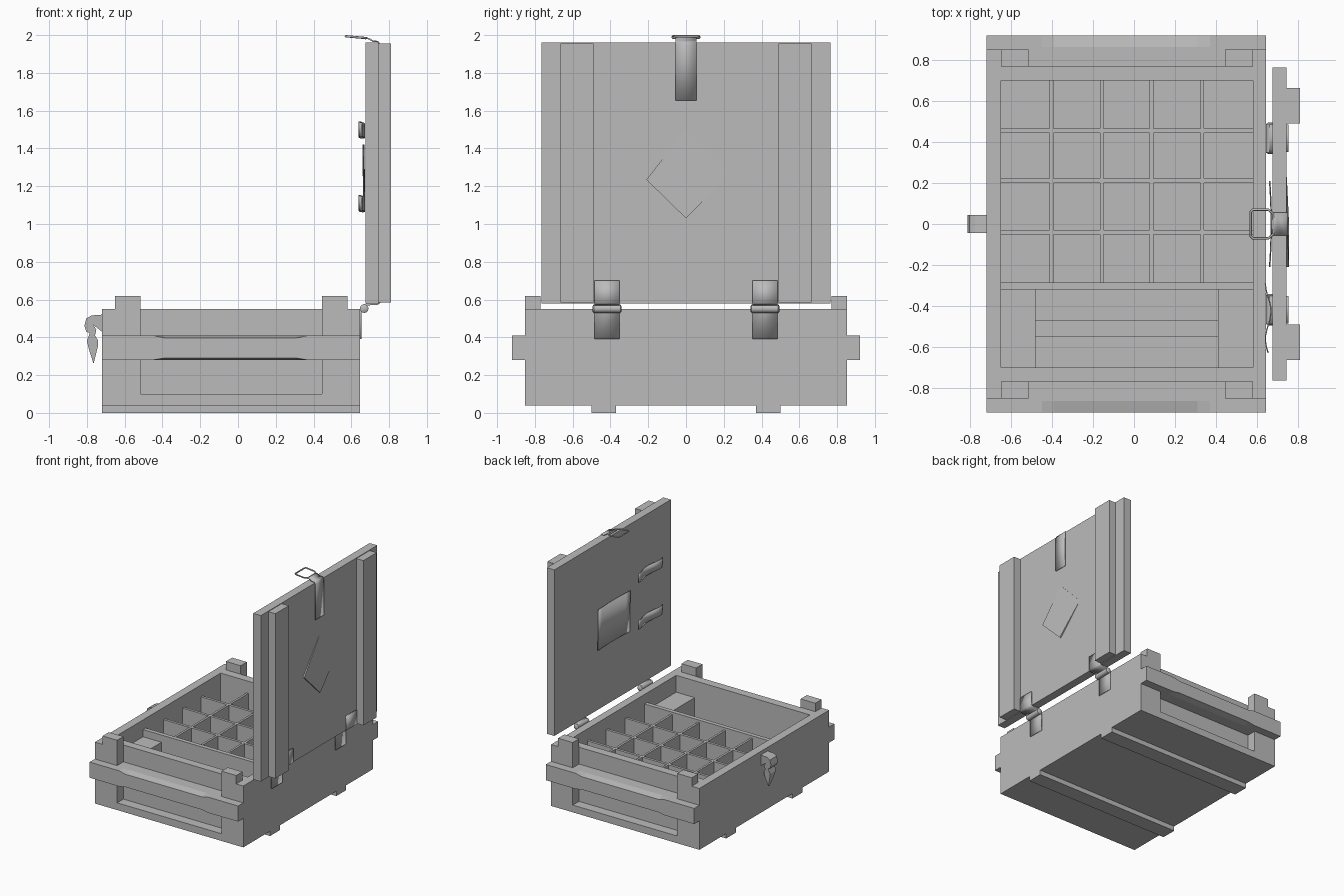
import bpy, bmesh, math
from mathutils import Vector

if "Cube" in bpy.data.objects:
    bpy.data.objects.remove(bpy.data.objects["Cube"], do_unlink=True)

GREY = (0.5, 0.5, 0.5, 1)
mat = bpy.data.materials.new("plain grey")
mat.use_nodes = True
mat.diffuse_color = GREY
mat.node_tree.nodes["Principled BSDF"].inputs["Base Color"].default_value = GREY


def finish(name, bm, smooth=False):
    bmesh.ops.recalc_face_normals(bm, faces=bm.faces)
    me = bpy.data.meshes.new(name)
    bm.to_mesh(me)
    bm.free()
    me.materials.append(mat)
    ob = bpy.data.objects.new(name, me)
    bpy.context.collection.objects.link(ob)
    if smooth:
        for o in bpy.context.selected_objects:
            o.select_set(False)
        ob.select_set(True)
        bpy.context.view_layer.objects.active = ob
        bpy.ops.object.shade_smooth_by_angle(angle=math.radians(40))
    return ob


def box(name, x, y, z):
    bm = bmesh.new()
    bmesh.ops.create_cube(bm, size=1)
    for v in bm.verts:
        v.co = [(r[0] + r[1]) / 2 + c * (r[1] - r[0]) for r, c in zip((x, y, z), v.co)]
    return finish(name, bm)


def loft(name, rings, smooth=False):
    """Skin closed rings of points and cap both ends."""
    bm = bmesh.new()
    vs = [[bm.verts.new(p) for p in ring] for ring in rings]
    n = len(vs[0])
    for a, b in zip(vs, vs[1:]):
        for i in range(n):
            bm.faces.new((a[i], a[(i + 1) % n], b[(i + 1) % n], b[i]))
    bm.faces.new(vs[0])
    bm.faces.new(vs[-1])
    return finish(name, bm, smooth)


def sheet(name, points, shift, thick, smooth=True):
    """Bent strip: a path swept along a vector, thickened."""
    bm = bmesh.new()
    a = [bm.verts.new(p) for p in points]
    b = [bm.verts.new(Vector(p) + Vector(shift)) for p in points]
    for i in range(len(a) - 1):
        bm.faces.new((a[i], a[i + 1], b[i + 1], b[i]))
    ob = finish(name, bm, smooth)
    mod = ob.modifiers.new("thickness", "SOLIDIFY")
    mod.thickness = thick
    mod.offset = 0
    return ob


def wire(name, points, radius):
    cu = bpy.data.curves.new(name, "CURVE")
    cu.dimensions = "3D"
    cu.bevel_depth = radius
    cu.bevel_resolution = 2
    sp = cu.splines.new("POLY")
    sp.points.add(len(points) - 1)
    for p, co in zip(sp.points, points):
        p.co = (*co, 1)
    sp.use_cyclic_u = True
    cu.materials.append(mat)
    ob = bpy.data.objects.new(name, cu)
    bpy.context.collection.objects.link(ob)


# Crate shell
L, R = -0.72, 0.645
IL, IR = -0.65, 0.58
box("floor", (L, R), (-0.77, 0.77), (0.04, 0.08))
box("clasp_wall", (L, IL), (-0.77, 0.77), (0.04, 0.55))
box("hinge_wall", (IR, R), (-0.77, 0.77), (0.04, 0.55))
for s, side in ((-1, "front"), (1, "back")):
    def ys(a, b):
        return tuple(sorted((s * a, s * b)))
    box(side + "_wall", (IL, IR), ys(0.70, 0.77), (0.04, 0.55))
    # End frame with raised posts around a recessed panel
    box(side + "_frame_right", (L, -0.515), ys(0.77, 0.852), (0.04, 0.55))
    box(side + "_frame_left", (0.445, R), ys(0.77, 0.852), (0.04, 0.55))
    box(side + "_frame_bottom", (-0.515, 0.445), ys(0.77, 0.852), (0.04, 0.10))
    box(side + "_post_right", (IL, -0.515), ys(0.77, 0.852), (0.55, 0.62))
    box(side + "_post_left", (0.445, IR), ys(0.77, 0.852), (0.55, 0.62))
    # Carrying bar, eased along its middle
    rings = []
    for x, d in ((L, 0), (-0.45, 0), (-0.39, 1), (0.31, 1), (0.37, 0), (R, 0)):
        rings.append([(x, s * y, z) for y, z in (
            (0.77, 0.28), (0.865, 0.28), (0.92, 0.28 + 0.01 * d),
            (0.92, 0.41 - 0.013 * d), (0.865, 0.41), (0.77, 0.41))])
    loft(side + "_carrying_bar", rings)
    box(side + "_skid", (L, R), ys(0.37, 0.50), (0, 0.04))

# Inner dividers
for i, y in enumerate((-0.04, 0.21, 0.455)):
    box(f"cross_divider_{i}", (IL, IR), (y - 0.011, y + 0.011), (0.08, 0.45))
for i, x in enumerate((-0.403, -0.157, 0.085, 0.333)):
    box(f"long_divider_{i}", (x - 0.009, x + 0.009), (-0.30, 0.70), (0.08, 0.45))
box("compartment_wall", (IL, IR), (-0.32, -0.285), (0.08, 0.47))
box("right_support_block", (IL, -0.48), (-0.70, -0.32), (0.08, 0.41))
box("left_support_block", (0.41, IR), (-0.70, -0.32), (0.08, 0.41))
box("low_rest", (-0.48, 0.41), (-0.55, -0.47), (0.08, 0.20))

# Open lid with battens
box("lid_panel", (0.675, 0.745), (-0.765, 0.765), (0.58, 1.96))
for s in (-1, 1):
    box("lid_batten", (0.745, 0.81), sorted((s * 0.49, s * 0.665)), (0.585, 1.955))

# Diamond label on the lid, lifting at one edge
label = [(0.747, 0, 1.50), (0.746, 0.23, 1.265), (0.757, 0, 1.03), (0.757, -0.21, 1.235)]
loft("diamond_label", [[(0.744, y, z) for _, y, z in label], label])

# Hinges
for s in (-1, 1):
    y = s * 0.418
    path = [(0.648, 0.39), (0.648, 0.53), (0.665, 0.572), (0.70, 0.575),
            (0.735, 0.575), (0.75, 0.585), (0.75, 0.70)]
    sheet("hinge_leaf", [(x, y - 0.067, z) for x, z in path], (0, 0.134, 0), 0.01)
    rings = []
    for dy, r in ((-0.077, 0.012), (-0.07, 0.023), (0.07, 0.023), (0.077, 0.012)):
        rings.append([(0.668 + r * math.cos(k * math.tau / 12), y + dy,
                       0.552 + r * math.sin(k * math.tau / 12)) for k in range(12)])
    loft("hinge_barrel", rings, True)

# Latch strap over the lid edge and its wire loop
path = [(0.749, 1.655), (0.749, 1.95), (0.74, 1.966), (0.715, 1.968),
        (0.695, 1.98), (0.68, 1.985), (0.672, 1.978)]
sheet("latch_strap", [(x, -0.055, z) for x, z in path], (0, 0.11, 0), 0.008)
corners = ((0.58, -0.07), (0.57, -0.06), (0.57, 0.06), (0.58, 0.07),
           (0.655, 0.07), (0.68, 0.05), (0.68, -0.05), (0.655, -0.07))
wire("latch_loop", [(x, y, 1.994 - 0.09 * (x - 0.57)) for x, y in corners], 0.006)

# Hook clasp on the outer wall
hook = [(-0.72, 0.52), (-0.775, 0.516), (-0.803, 0.50), (-0.813, 0.46), (-0.803, 0.43),
        (-0.785, 0.422), (-0.80, 0.38), (-0.79, 0.34), (-0.765, 0.26), (-0.742, 0.35),
        (-0.742, 0.385), (-0.757, 0.41), (-0.75, 0.44), (-0.765, 0.465), (-0.72, 0.43)]
loft("hook_clasp", [[(x, s * (0.012 + 0.033 * min(1, (z - 0.26) / 0.16)), z)
                     for x, z in hook] for s in (-1, 1)])

# Wavy straps and curled sheet on the inside of the lid
for z in (1.46, 1.07):
    pts = []
    for i in range(13):
        t = i / 12
        pts.append((0.655 - 0.014 * math.sin(t * math.tau * 1.25), -0.63 + 0.34 * t,
                    z + 0.008 * math.sin(t * math.tau)))
    sheet("inner_strap", pts, (0, 0, 0.075), 0.006)
pts = [(0.672 - 0.008 * abs(i / 4 - 1) ** 2, -0.21 + 0.42 * i / 8, 1.08) for i in range(9)]
sheet("paper_sheet", pts, (-0.004, 0, 0.34), 0.003)
